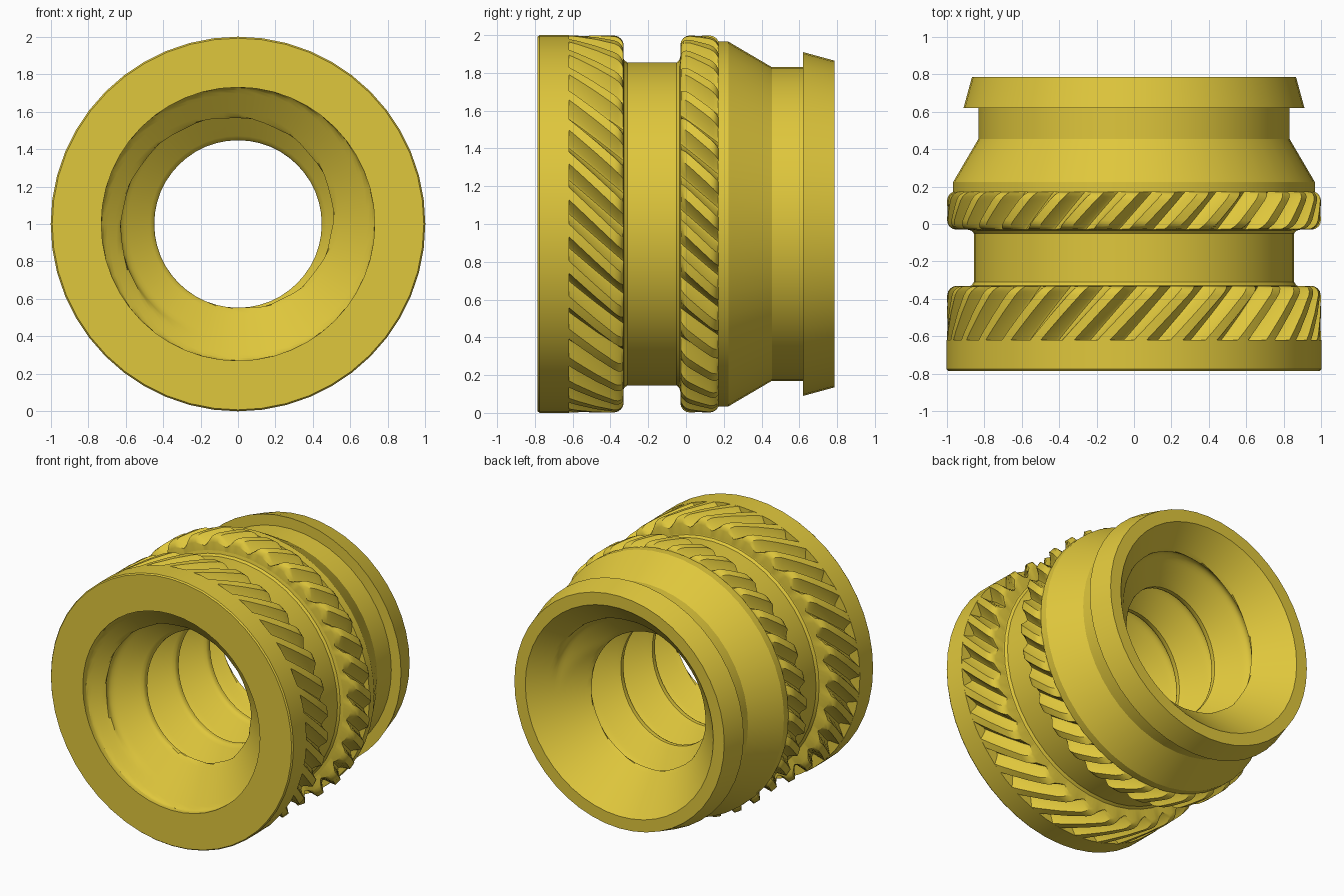
import bpy, bmesh
from math import sin, cos, pi, sqrt, radians

if "Cube" in bpy.data.objects:
    bpy.data.objects.remove(bpy.data.objects["Cube"])

brass = bpy.data.materials.new("brass_yellow")
brass.use_nodes = True
COLOUR = (0.74, 0.57, 0.045, 1)
brass.diffuse_color = COLOUR
brass.node_tree.nodes["Principled BSDF"].inputs["Base Color"].default_value = COLOUR

SEGMENTS = 48
FRONT, BACK = -0.785, 0.785


def polar(angle, radius, y):
    """Point around the y axis, angle clockwise from the top."""
    return (radius * sin(angle), y, 1 + radius * cos(angle))


def add_grid(bm, columns):
    """Skin neighbouring columns of points with quads."""
    verts = [[bm.verts.new(p) for p in col] for col in columns]
    for a, b in zip(verts, verts[1:]):
        for i in range(len(a) - 1):
            bm.faces.new((a[i], a[i + 1], b[i + 1], b[i]))


def finish(bm, name, sharp):
    bmesh.ops.remove_doubles(bm, verts=bm.verts, dist=0.0002)
    bmesh.ops.recalc_face_normals(bm, faces=bm.faces)
    mesh = bpy.data.meshes.new(name)
    bm.to_mesh(mesh)
    bm.free()
    obj = bpy.data.objects.new(name, mesh)
    bpy.context.collection.objects.link(obj)
    mesh.materials.append(brass)
    bpy.ops.object.select_all(action="DESELECT")
    obj.select_set(True)
    bpy.context.view_layer.objects.active = obj
    bpy.ops.object.shade_smooth_by_angle(angle=radians(sharp))


# Bore: coarse helical thread with rounded roots, countersunk at each end
PITCH, STEPS, CREST_R = 0.37, 28, 0.447
FRONT_BORE, BACK_BORE, LIP = 0.73, 0.775, 0.04


def bore_radius(y, phase):
    away = abs((phase + 0.5) % 1 - 0.5) * PITCH
    flank = max(0, away - 0.018)
    rounded = max(0, flank - 0.12) ** 2 / 0.094
    thread = CREST_R + 1.3 * (flank - rounded)
    front = FRONT_BORE - 1.3 * max(0, y - FRONT - LIP)
    back = BACK_BORE - (BACK - y)
    return max(thread, front, back)


def bore_column(j):
    angle = 2 * pi * j / SEGMENTS
    points = []
    for i in range(-2 * STEPS, 6 * STEPS):
        y = FRONT + PITCH * (i / STEPS + j / SEGMENTS)
        y = min(max(y, FRONT), BACK)
        phase = (y + 0.445) / PITCH - j / SEGMENTS + 0.75
        points.append(polar(angle, bore_radius(y, phase), y))
    return points


# Body: turned outer profile joined to the bore, as (y, radius)
profile = [
    (FRONT, FRONT_BORE), (FRONT, 0.992), (-0.775, 1.0),
    (-0.62, 1.0), (-0.62, 0.89), (-0.335, 0.89), (-0.328, 0.868),
    (-0.31, 0.855), (-0.05, 0.855), (-0.035, 0.868), (-0.03, 0.89),
    (0.17, 0.89), (0.17, 0.965), (0.225, 0.965), (0.455, 0.83),
    (0.62, 0.83), (0.62, 0.91), (BACK, 0.865), (BACK, BACK_BORE),
]
bm = bmesh.new()
add_grid(bm, [[polar(2 * pi * j / SEGMENTS, r, y) for y, r in profile]
              for j in range(SEGMENTS + 1)])
add_grid(bm, [bore_column(j) for j in range(SEGMENTS + 1)])
finish(bm, "threaded_body", 28)

# Knurled bands: slanted teeth, as (fraction of spacing, depth below crest)
TEETH, TWIST, CORE, FILLET = 32, 0.95, 0.84, 0.05
tooth = [(0, 0), (0.17, 0), (0.34, 0), (0.62, 0.07), (0.7, 0.078), (0.78, 0.07)]


def rounding(distance):
    """Drop of a quarter-round edge at a distance from the band end."""
    gap = max(0, FILLET - distance)
    return FILLET - sqrt(FILLET ** 2 - gap ** 2)


def knurled_band(name, start, end, round_start):
    rows = [0, 0.004, 0.015, 0.03, FILLET]
    length = end - start
    ys = [start + d for d in rows] + [start + length / 2] + [end - d for d in reversed(rows)]
    columns = []
    for k in range(TEETH + 1):
        for fraction, depth in (tooth if k < TEETH else tooth[:1]):
            base = 2 * pi * (k + fraction) / TEETH
            col = [polar(base + TWIST * start, CORE, start)]
            for y in ys:
                drop = rounding(end - y)
                if round_start:
                    drop = max(drop, rounding(y - start))
                col.append(polar(base + TWIST * y, 0.998 - max(depth, drop), y))
            col.append(polar(base + TWIST * end, CORE, end))
            columns.append(col + col[:1])
    bm = bmesh.new()
    add_grid(bm, columns)
    finish(bm, name, 30)


knurled_band("front_knurl", -0.622, -0.33, False)
knurled_band("rear_knurl", -0.03, 0.175, True)
